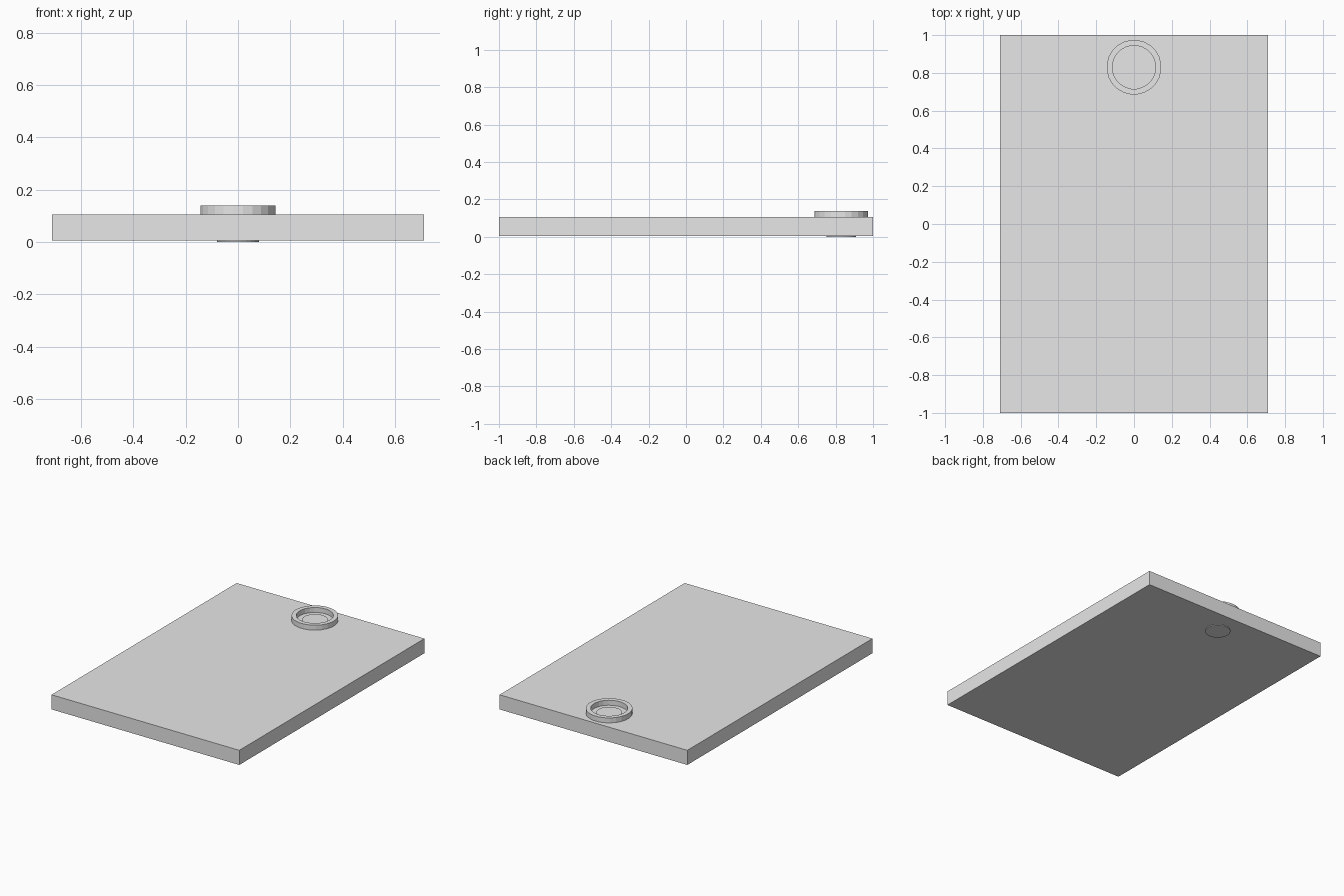
import bpy
import bmesh
import math
from mathutils import Matrix

cube = bpy.data.objects.get("Cube")
if cube:
    bpy.data.objects.remove(cube, do_unlink=True)

# Single plain grey
grey = bpy.data.materials.new("light_grey")
grey.use_nodes = True
GREY = (0.8, 0.8, 0.8, 1)
grey.diffuse_color = GREY
grey.node_tree.nodes["Principled BSDF"].inputs["Base Color"].default_value = GREY

SIDES = 24
RING_Y = 0.83
BOARD_BOTTOM, BOARD_TOP = 0.005, 0.105


def add_object(name, bm):
    bmesh.ops.recalc_face_normals(bm, faces=bm.faces)
    mesh = bpy.data.meshes.new(name)
    bm.to_mesh(mesh)
    bm.free()
    mesh.materials.append(grey)
    obj = bpy.data.objects.new(name, mesh)
    bpy.context.collection.objects.link(obj)
    return obj


def lathe(name, profile, closed):
    """Revolve (radius, z) points about the ring centre, flat shaded."""
    bm = bmesh.new()
    loops = []
    for radius, z in profile:
        angles = [math.tau * (i + 0.5) / SIDES for i in range(SIDES)]
        loops.append([bm.verts.new((radius * math.cos(a),
                                    RING_Y + radius * math.sin(a), z))
                      for a in angles])
    pairs = list(zip(loops, loops[1:]))
    if closed:
        pairs.append((loops[-1], loops[0]))
    else:
        bm.faces.new(loops[0])
        bm.faces.new(loops[-1])
    for low, high in pairs:
        for i in range(SIDES):
            j = (i + 1) % SIDES
            bm.faces.new((low[i], low[j], high[j], high[i]))
    return add_object(name, bm)


# Flat rectangular board
bm = bmesh.new()
size = Matrix.Diagonal((1.42, 2, BOARD_TOP - BOARD_BOTTOM, 1))
place = Matrix.Translation((0, 0, (BOARD_TOP + BOARD_BOTTOM) / 2))
bmesh.ops.create_cube(bm, size=1, matrix=place @ size)
add_object("board", bm)

# Raised faceted ring near the back edge
lathe("raised_ring", [(0.145, BOARD_TOP - 0.01), (0.145, 0.139),
                      (0.115, 0.139), (0.115, BOARD_TOP - 0.01)], True)

# Small plug showing slightly on both faces of the board
lathe("centre_plug", [(0.08, 0), (0.08, BOARD_TOP + 0.005)], False)
